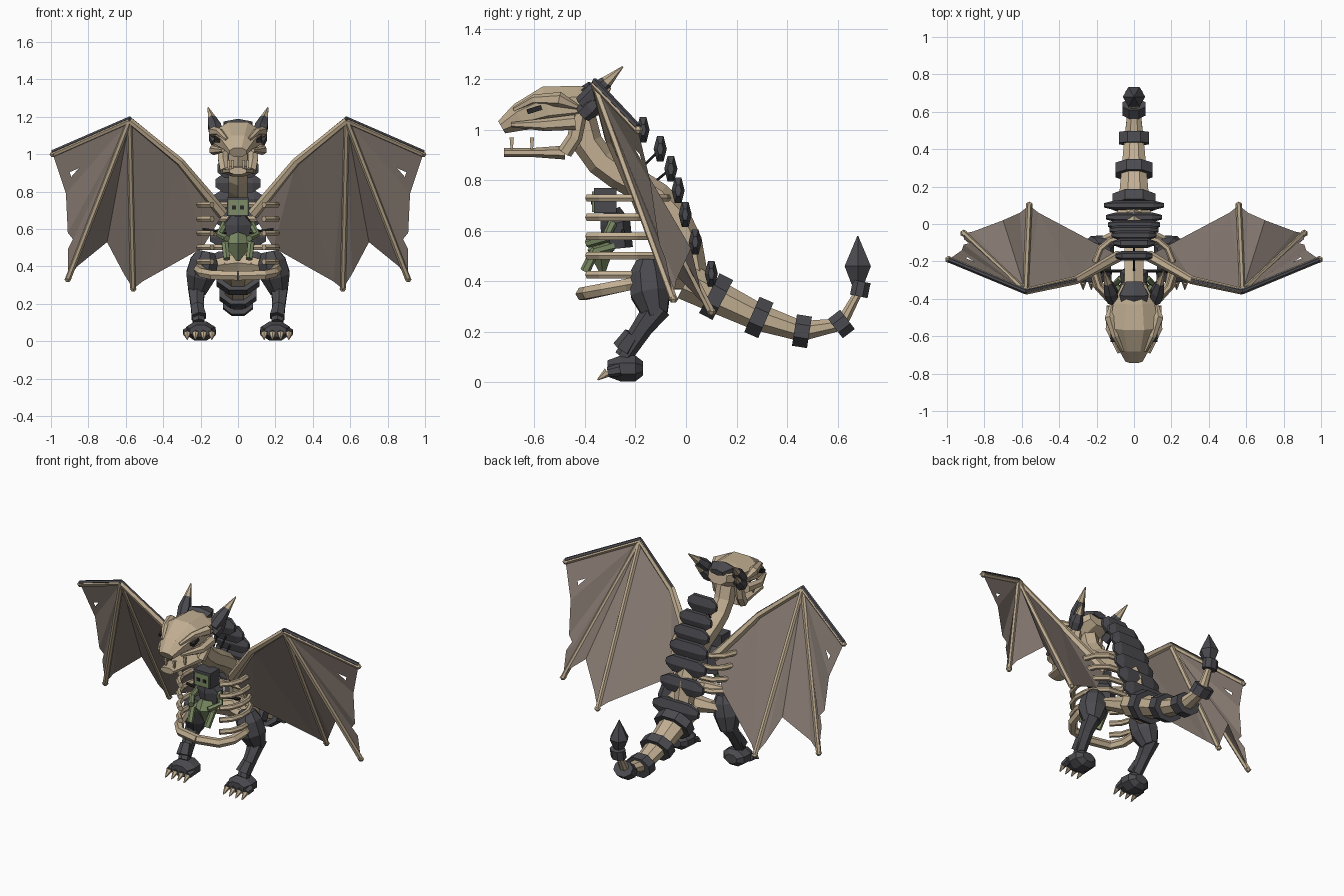
import bpy, bmesh, math
from mathutils import Vector, Matrix

cube = bpy.data.objects.get("Cube")
if cube:
    bpy.data.objects.remove(cube, do_unlink=True)


def material(name, red, green, blue):
    made = bpy.data.materials.new(name)
    made.use_nodes = True
    made.diffuse_color = (red, green, blue, 1)
    shader = made.node_tree.nodes["Principled BSDF"]
    shader.inputs["Base Color"].default_value = (red, green, blue, 1)
    shader.inputs["Roughness"].default_value = .9
    return made


BONE = material("bone", .54, .43, .29)
DARK = material("charcoal", .07, .07, .08)
SKIN = material("wing_skin", .26, .21, .18)
GREEN = material("moss_green", .2, .26, .13)
BLACK = material("black", .02, .02, .02)

X_AXIS, Z_AXIS = Vector.Fill(3), Vector.Fill(3)
X_AXIS.x = Z_AXIS.z = 1


def finish(name, bm, mat, mirror=False):
    mesh = bpy.data.meshes.new(name)
    bm.to_mesh(mesh)
    bm.free()
    mesh.materials.append(mat)
    part = bpy.data.objects.new(name, mesh)
    bpy.context.collection.objects.link(part)
    if mirror:
        part.modifiers.new("mirror", "MIRROR").use_mirror_merge = False
    return part


def loft(name, points, radii, mat, sides=6, ref=X_AXIS, mirror=False, turn=.5):
    """Faceted tube along points; a radius is a number or a pair (along ref, across)."""
    points = [Vector(p) for p in points]
    last = len(points) - 1
    if not isinstance(radii, list):
        radii = [radii] * len(points)
    bm = bmesh.new()
    rings = []
    for i, (point, radius) in enumerate(zip(points, radii)):
        tangent = (points[min(i + 1, last)] - points[max(i - 1, 0)]).normalized()
        side = (ref - tangent * ref.dot(tangent)).normalized()
        up = tangent.cross(side)
        wide, tall = radius if isinstance(radius, tuple) else (radius, radius)
        angles = [math.tau * (k + turn) / sides for k in range(sides)]
        rings.append([bm.verts.new(point + side * wide * math.cos(a) + up * tall * math.sin(a))
                      for a in angles])
    for ring, following in zip(rings, rings[1:]):
        for k in range(sides):
            j = (k + 1) % sides
            bm.faces.new((ring[k], ring[j], following[j], following[k]))
    bm.faces.new(rings[0])
    bm.faces.new(rings[-1])
    bmesh.ops.recalc_face_normals(bm, faces=bm.faces)
    return finish(name, bm, mat, mirror)


def middle(*pairs):
    """Points on the centre plane from (y, z) pairs."""
    return [Vector((0, y, z)) for y, z in pairs]


def bezier(a, b, c, d):
    """Function giving the point of a centre plane curve at t."""
    a, b, c, d = middle(a, b, c, d)

    def at(t):
        ab, bc, cd = a.lerp(b, t), b.lerp(c, t), c.lerp(d, t)
        return ab.lerp(bc, t).lerp(bc.lerp(cd, t), t)
    return at


def box(name, location, size, mat, mirror=False, tilt=0):
    bm = bmesh.new()
    place = Matrix.Translation(location) @ Matrix.Rotation(tilt, 4, "X")
    bmesh.ops.create_cube(bm, size=1, matrix=place @ Matrix.Diagonal((*size, 1)))
    return finish(name, bm, mat, mirror)


# Skull, jaw and teeth
loft("skull", middle((-.73, 1.01), (-.66, 1.05), (-.55, 1.09), (-.42, 1.1), (-.32, 1.12)),
     [(.05, .03), (.09, .06), (.14, .09), (.12, .08), (.07, .05)], BONE, sides=8)
loft("brow_ridge", [(.06, -.68, 1.08), (.1, -.6, 1.12), (.13, -.5, 1.12), (.12, -.43, 1.09)],
     [.01, .02, .03, .01], BONE, mirror=True)
loft("cheek_bone", [(.08, -.69, 1.02), (.13, -.56, 1.02), (.12, -.44, 1.03)],
     [.01, .025, .03], BONE, mirror=True)
box("eye_socket", (.11, -.6, 1.08), (.03, .06, .02), BLACK, mirror=True, tilt=.3)
loft("jaw", middle((-.72, .91), (-.6, .91), (-.48, .91)), [(.05, .02), (.07, .02), (.09, .03)], BONE, sides=8)
loft("jaw_hinge", [(.07, -.48, .91), (.08, -.44, .97), (.08, -.42, 1.07)], .03, BONE, mirror=True)
for x, y in ((.03, -.69), (.05, -.61)):
    loft("lower_tooth", [(x, y, .92), (x, y, .97)], [.006, .012], BONE, sides=4, mirror=True)

# Two horns on each side with pale tips
for height, scale in ((1.1, 1), (1.06, .7)):
    base = Vector((.11, -.41, height))
    tip = base + Vector((.05, .16, .15)) * scale
    joint = base.lerp(tip, .6)
    loft("horn_base", [base, base.lerp(tip, .3), joint], [.035, .04, .025], DARK, mirror=True)
    loft("horn_tip", [joint, tip], [.024, .003], BONE, mirror=True)
loft("head_crest", middle((-.46, 1.12), (-.38, 1.16), (-.31, 1.15)),
     [(.06, .02), (.09, .03), (.05, .02)], DARK)

# Neck and backbone in one sweep
backbone = bezier((-.42, 1.06), (-.38, .7), (0, .9), (.03, .4))
loft("backbone", [backbone(i / 8) for i in range(9)], .06, BONE)

# Tapering tail with dark cuffs and a spiked end
tail = bezier((0, .4), (.25, .28), (.62, .03), (.69, .37))
TAIL_STEPS = (.15, .35, .56, .8, 1)


def tail_radius(t):
    return .1 - .08 * t


loft("tail", [tail(t) for t in (0, *TAIL_STEPS)],
     [(tail_radius(t), tail_radius(t) * .8) for t in (0, *TAIL_STEPS)], BONE, sides=8)
for t in TAIL_STEPS:
    along = (tail(t + .02) - tail(t - .02)).normalized() * .03
    size = tail_radius(t) + .025
    loft("tail_cuff", [tail(t) - along, tail(t) + along], (size * 1.1, size * .85), DARK, sides=8)
loft("tail_spike", middle((.68, .37), (.68, .46), (.68, .58)), [.02, .06, .002], DARK, turn=0)

# Overlapping back plates, pinned to the backbone
plates = bezier((-.17, 1), (0, .85), (-.06, .7), (.1, .43))
for i in range(7):
    center, width = plates(i / 6), .1 + .01 * i
    loft("back_plate", [center + X_AXIS * width * k for k in (-1, -.65, .65, 1)],
         [(.025, .012), (.058, .026), (.058, .026), (.025, .012)], DARK, ref=Z_AXIS)
    loft("plate_pin", [center, backbone(.35 + i * .1)], .005, BLACK)


# Rib hoops, open at the front, and the pelvis loop that closes
def hoop(name, height, slope, sweep, radius):
    angles = [math.radians(sweep) * i / 6 for i in range(7)]
    path = [(.21 * max(math.sin(a), 0) ** .6, -.24 + .17 * math.cos(a), height + slope * math.cos(a))
            for a in angles]
    loft(name, path, radius, BONE, ref=Z_AXIS, mirror=True)


for i in range(5):
    hoop("rib", .73 - i * .076, 0, 150, .017)
hoop("pelvis_loop", .385, .035, 180, .028)
loft("hip_bar", [(-.17, -.1, .4), (0, -.04, .42), (.17, -.1, .4)], [.03, .06, .03], BONE, ref=Z_AXIS)

# Legs, feet and claws
loft("thigh", [(.17, -.15, .48), (.18, -.15, .43), (.2, -.14, .35), (.22, -.12, .26)],
     [.05, .08, .085, .05], DARK, sides=8, mirror=True)
loft("shin", [(.22, -.11, .3), (.22, -.17, .22), (.21, -.25, .1)], [.055, .042, .035], DARK, mirror=True)
loft("ankle", [(.22, -.21, .19), (.21, -.25, .13)], [.036, .045], DARK, mirror=True)
loft("foot", [(.2, y, .055) for y in (-.17, -.2, -.26, -.31)],
     [(.045, .03), (.08, .055), (.085, .055), (.06, .035)], DARK, sides=8, mirror=True)
for i in range(4):
    toe = Vector((.14 + i * .044, -.31, .04))
    loft("toe", [toe + Vector((0, .05, .01)), toe], [.025, .02], DARK, mirror=True)
    loft("claw", [toe, toe + Vector((0, -.04, -.03))], [.019, .003], BONE, mirror=True)

# Wing bones
ELBOW, ARM, ROOT = Vector((.58, -.36, 1.18)), Vector((.31, -.3, .96)), Vector((.08, -.17, .68))
TIPS = OUTER_TIP, MIDDLE_TIP, INNER_TIP = [Vector(p) for p in ((.99, -.19, 1), (.91, -.05, .33), (.56, .1, .28))]
loft("wing_arm", [ROOT, ARM, ELBOW], [.03, .022, .018], BONE, ref=Z_AXIS, mirror=True)
for tip in TIPS:
    cap = Z_AXIS * .014
    loft("wing_finger", [ELBOW, tip], .016, BONE, ref=Z_AXIS, mirror=True)
    loft("finger_end", [tip - cap, tip, tip + cap], [.01, .02, .01], BONE, mirror=True)
lift = Z_AXIS * .011
loft("wing_edge_guard", [p + lift for p in (ARM, ELBOW, OUTER_TIP)], .013, DARK, ref=Z_AXIS, mirror=True)

# Wing skin with a ragged trailing edge
bm = bmesh.new()


def add_face(*corners):
    bm.faces.new([bm.verts.new(corner) for corner in corners])


def fan(center, edge):
    for a, b in zip(edge, edge[1:]):
        add_face(center, a, b)


notch = [Vector(p) for p in ((.91, -.08, .49), (.87, -.1, .53), (.91, -.11, .58), (.92, -.14, .79))]
ragged = [Vector(p) for p in ((.61, .06, .36), (.7, .02, .53), (.86, -.04, .4))]
inner, body = Vector((.51, .06, .32)), Vector((.19, -.11, .5))
fan(ELBOW, [ARM, inner, INNER_TIP, *ragged, MIDDLE_TIP, *notch])
fan(ARM, [ROOT, body, inner])

# Outer skin panel around a small torn hole
panel = [ELBOW, notch[-1], OUTER_TIP]
tear = ELBOW * .14 + notch[-1] * .64 + OUTER_TIP * .22
hole = [tear.lerp(corner, .12) for corner in panel]
for k in range(3):
    add_face(panel[k - 1], panel[k], hole[k], hole[k - 1])
bmesh.ops.remove_doubles(bm, verts=bm.verts, dist=.0001)
bmesh.ops.recalc_face_normals(bm, faces=bm.faces)
finish("wing_skin", bm, SKIN, mirror=True)

# Small rider caged in the ribs
box("rider_hood", (0, -.32, .72), (.12, .09, .1), DARK)
box("rider_face", (0, -.367, .715), (.1, .009, .08), GREEN)
box("rider_eye", (.022, -.373, .715), (.02, .006, .02), BLACK, mirror=True)
loft("rider_vest", middle((-.3, .68), (-.28, .63), (-.27, .53)), [.04, (.085, .06), .06], DARK)
loft("rider_belly", middle((-.32, .57), (-.34, .52), (-.33, .43)), [.04, (.075, .05), .01], GREEN, sides=4, turn=0)
loft("rider_arm", [(.07, -.29, .63), (.1, -.32, .57), (.06, -.39, .55)], .018, GREEN, mirror=True)
loft("rider_leg", [(.04, -.29, .54), (.07, -.36, .52), (.06, -.4, .44)], .02, GREEN, mirror=True)
loft("rider_strap", [(-.19, -.25, .6), (0, -.25, .57), (.19, -.25, .6)], .008, BLACK, ref=Z_AXIS)
